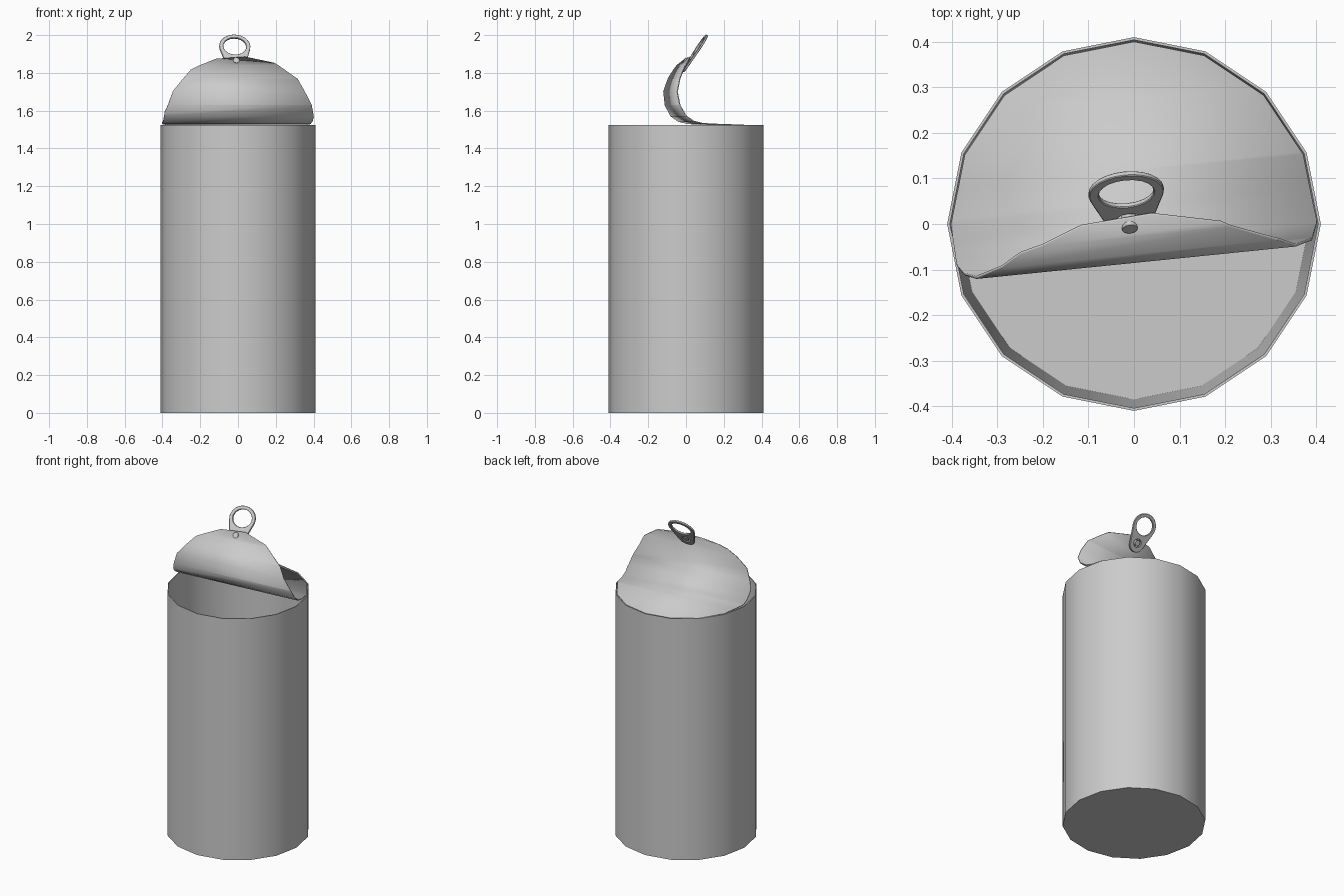
import bpy, bmesh
from math import sin, cos, pi, radians, hypot
from mathutils import Vector, Matrix

if "Cube" in bpy.data.objects:
    bpy.data.objects.remove(bpy.data.objects["Cube"])

TILT = radians(5.8)
U = Vector((cos(TILT), sin(TILT), 0))      # fold axis of the lid
V = Vector((-sin(TILT), cos(TILT), 0))     # across the fold
Z = Vector((0, 0, 1))


def finish(bm, name, angle=40):
    bmesh.ops.recalc_face_normals(bm, faces=bm.faces)
    me = bpy.data.meshes.new(name)
    bm.to_mesh(me)
    bm.free()
    ob = bpy.data.objects.new(name, me)
    bpy.context.collection.objects.link(ob)
    smooth(ob, angle)
    return ob


def smooth(ob, angle=40):
    bpy.ops.object.select_all(action='DESELECT')
    ob.select_set(True)
    bpy.context.view_layer.objects.active = ob
    bpy.ops.object.shade_smooth_by_angle(angle=radians(angle))


# Can body: 16-sided lathe with a thin rim and slightly tapering inside
bm = bmesh.new()
profile = [(0, 0), (0.41, 0), (0.41, 1.525), (0.404, 1.525), (0.385, 0.03), (0, 0.03)]
pts = [bm.verts.new((r, 0, z)) for r, z in profile]
edges = [bm.edges.new(p) for p in zip(pts, pts[1:])]
bmesh.ops.spin(bm, geom=pts + edges, cent=(0, 0, 0), axis=(0, 0, 1), angle=2 * pi, steps=16)
bmesh.ops.remove_doubles(bm, verts=bm.verts, dist=0.0005)
finish(bm, "can_body")

# Lid: flat disc sliced across, then rolled along a fold profile (v, z)
fold = [(0.40, 1.515), (0.27, 1.523), (0.12, 1.528), (0.05, 1.532), (0.0, 1.544), (-0.04, 1.572),
        (-0.072, 1.63), (-0.082, 1.70), (-0.064, 1.77), (-0.026, 1.84), (0.035, 1.90)]
dist = [0]
for a, b in zip(fold, fold[1:]):
    dist.append(dist[-1] + hypot(b[0] - a[0], b[1] - a[1]))


def roll(s):
    i = 0
    while i < len(dist) - 2 and s > dist[i + 1]:
        i += 1
    t = (s - dist[i]) / (dist[i + 1] - dist[i])
    (v0, z0), (v1, z1) = fold[i], fold[i + 1]
    return v0 + (v1 - v0) * t, z0 + (z1 - z0) * t


R = 0.402
bm = bmesh.new()
angles = [22.5 * k - 5.8 for k in range(9)] + [190] + [275.8 + 22.5 * j for j in range(-3, 4)]
bm.faces.new([bm.verts.new((R * cos(radians(a)), R * sin(radians(a)), 0)) for a in angles])
for s in dist[1:-1]:
    bmesh.ops.bisect_plane(bm, geom=bm.verts[:] + bm.edges[:] + bm.faces[:],
                           plane_co=(0, R - s, 0), plane_no=(0, 1, 0), dist=1e-5)
for vert in bm.verts:
    v, z = roll(R - vert.co.y)
    vert.co = U * vert.co.x + V * v + Z * z
lid = finish(bm, "peeled_lid", 50)
mod = lid.modifiers.new("thickness", 'SOLIDIFY')
mod.thickness = 0.006
mod.offset = 0

# Pull tab: ring tapering to a narrow foot, standing behind the lid
D = (V * 0.55 + Z * 0.835).normalized()
N = U.cross(D)
centre = U * -0.01 + V * 0.072 + Z * 1.939
place = Matrix((U, D, N)).transposed().to_4x4()
place.translation = centre


def arc(cx, cy, rx, ry, a0, a1, n):
    return [(cx + rx * cos(radians(a0 + (a1 - a0) * i / n)),
             cy + ry * sin(radians(a0 + (a1 - a0) * i / n))) for i in range(n + 1)]


outline = arc(0, 0, 0.083, 0.074, -15, 195, 14) + arc(0, -0.115, 0.05, 0.045, 190, 350, 8)
ring_hole = arc(0, 0, 0.061, 0.053, 0, 342, 19)
foot_hole = arc(0, -0.105, 0.026, 0.024, 0, 330, 11)
cu = bpy.data.curves.new("pull_tab", 'CURVE')
cu.dimensions = '2D'
cu.fill_mode = 'BOTH'
cu.extrude = 0.004
cu.bevel_depth = 0.002
cu.bevel_resolution = 0
cu.offset = -0.002
for loop in (outline, ring_hole, foot_hole):
    sp = cu.splines.new('POLY')
    sp.points.add(len(loop) - 1)
    for p, (x, y) in zip(sp.points, loop):
        p.co = (x, y, 0, 1)
    sp.use_cyclic_u = True
tab = bpy.data.objects.new("pull_tab", cu)
bpy.context.collection.objects.link(tab)
tab.matrix_world = place
bpy.ops.object.select_all(action='DESELECT')
tab.select_set(True)
bpy.context.view_layer.objects.active = tab
bpy.ops.object.convert(target='MESH')
smooth(bpy.context.object)

# Rivet joining tab foot to lid
bm = bmesh.new()
bmesh.ops.create_cone(bm, cap_ends=True, segments=12, radius1=0.017, radius2=0.017, depth=0.035,
                      matrix=place @ Matrix.Translation((0, -0.105, 0.012)))
finish(bm, "rivet")
